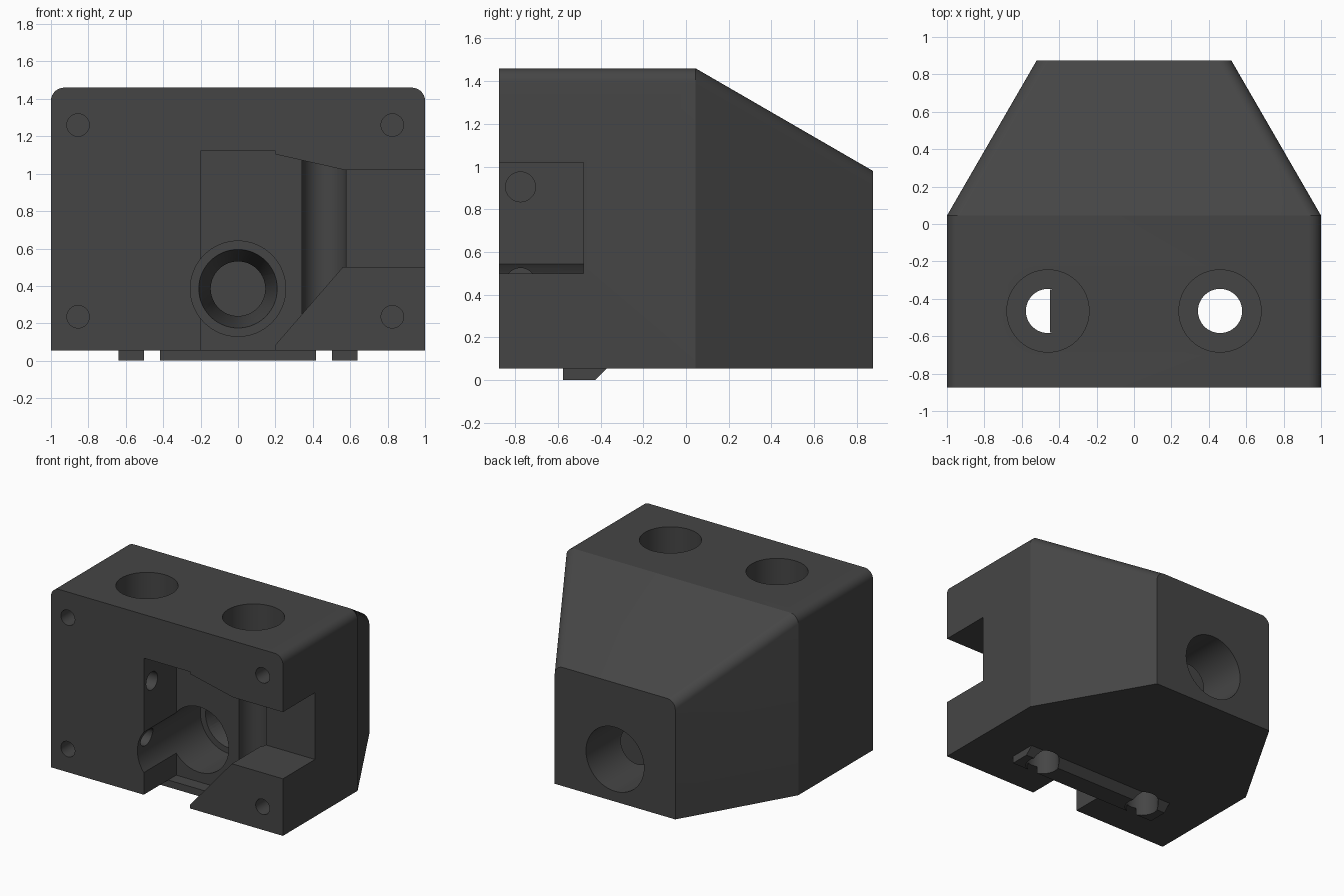
import bpy, bmesh, math
from mathutils import Matrix, Vector

if "Cube" in bpy.data.objects:
    bpy.data.objects.remove(bpy.data.objects["Cube"])

charcoal = bpy.data.materials.new("charcoal")
charcoal.diffuse_color = (0.06, 0.06, 0.06, 1)
charcoal.use_nodes = True
charcoal.node_tree.nodes["Principled BSDF"].inputs["Base Color"].default_value = charcoal.diffuse_color


def finish(name, bm):
    bmesh.ops.recalc_face_normals(bm, faces=bm.faces)
    me = bpy.data.meshes.new(name)
    bm.to_mesh(me)
    bm.free()
    ob = bpy.data.objects.new(name, me)
    bpy.context.collection.objects.link(ob)
    me.materials.append(charcoal)
    return ob


def loft(name, sections):
    """Closed solid through matching rings of points."""
    bm = bmesh.new()
    rings = [[bm.verts.new(p) for p in s] for s in sections]
    bm.faces.new(rings[0][::-1])
    bm.faces.new(rings[-1])
    n = len(rings[0])
    for a, b in zip(rings, rings[1:]):
        for i in range(n):
            j = (i + 1) % n
            bm.faces.new((a[i], a[j], b[j], b[i]))
    return finish(name, bm)


def prism(name, outline, axis, a, b):
    """Closed solid from a 2D outline swept along an axis from a to b."""
    if axis == 'Y':
        return loft(name, [[(p, t, q) for p, q in outline] for t in (a, b)])
    return loft(name, [[(t, p, q) for p, q in outline] for t in (a, b)])


def rod(name, start, axis, length, r1, r2=None):
    """Cylinder or cone running from start in the axis direction."""
    bm = bmesh.new()
    d = Vector(axis)
    bmesh.ops.create_cone(bm, cap_ends=True, segments=64, radius1=r1,
                          radius2=r1 if r2 is None else r2, depth=length)
    m = Matrix.Translation(Vector(start) + d * length / 2) @ d.to_track_quat('Z', 'Y').to_matrix().to_4x4()
    bmesh.ops.transform(bm, matrix=m, verts=bm.verts)
    return finish(name, bm)


def width(me):
    xs = [v.co.x for v in me.vertices] or [0]
    return max(xs) - min(xs)


def cut(target, cutter):
    """Subtract the cutter, trying another solver if the outer shell is lost."""
    cutter.hide_render = True
    before = target.data.copy()
    bpy.context.view_layer.objects.active = target
    for solver in ('EXACT', 'MANIFOLD', 'FLOAT'):
        mod = target.modifiers.new("cut", 'BOOLEAN')
        mod.operation, mod.solver, mod.object = 'DIFFERENCE', solver, cutter
        bpy.context.view_layer.update()
        bpy.ops.object.modifier_apply(modifier=mod.name)
        if abs(width(target.data) - width(before)) < 0.01:
            break
        target.data = before.copy()
    bpy.data.objects.remove(cutter, do_unlink=True)


# Main block: tapered plan, sloping rear roof, rounded upper side edges
Z0, Z1, ZB, F, M, B, W, R = 0.055, 1.46, 0.98, -0.875, 0.045, 0.875, 0.52, 0.07


def section(y, w, top):
    arc = [(w - R + R * math.cos(a), top - R + R * math.sin(a))
           for a in (math.pi / 2 * i / 8 for i in range(9))]
    ring = [(w, Z0)] + arc + [(-x, z) for x, z in arc[::-1]] + [(-w, Z0)]
    return [(x, y, z) for x, z in ring]


block = loft("main_block", [section(F, 1, Z1), section(M, 1, Z1), section(B, W, ZB)])

# Front pocket and the channel leaving through the right side
cut(block, prism("pocket", [(-0.2, -0.1), (0.2, -0.1), (0.2, 1.12), (-0.2, 1.12)], 'Y', -1, -0.475))
cut(block, prism("channel", [(0.15, 0.027), (0.56, 0.5), (1.2, 0.5), (1.2, 1.02),
                             (0.57, 1.02), (0.15, 1.115)], 'Y', -1, -0.48))

# Long bore: front barrel, narrowing throat, rear barrel
ZC = 0.385
cut(block, rod("front_barrel", (0, -1, ZC), (0, 1, 0), 0.9, 0.255))
cut(block, rod("throat", (0, -0.101, ZC), (0, 1, 0), 0.3, 0.21, 0.145))
cut(block, rod("throat_hole", (0, 0.1, ZC), (0, 1, 0), 0.5, 0.146))
cut(block, rod("rear_barrel", (0, 0.41, ZC), (0, 1, 0), 0.6, 0.25))

# Bottom rail with one sloped edge
rail = prism("bottom_rail", [(-0.575, Z0), (-0.575, 0), (-0.425, 0), (-0.37, Z0)],
             'X', -0.64, 0.64)

# Vertical bolt holes with wide recesses on top
for x in (-0.46, 0.46):
    cut(block, rod("bolt_recess", (x, -0.465, 1.16), (0, 0, 1), 0.5, 0.22))
    for part in (block, rail):
        cut(part, rod("bolt_hole", (x, -0.465, -0.2), (0, 0, 1), 1.5, 0.118))

# Web covering the inner half of the left bolt hole
prism("hole_web", [(-0.45, 1.13), (-0.335, 1.13), (-0.335, 1.155), (-0.45, 1.155)],
      'Y', -0.58, -0.35)

# Small screw holes in the front face and in the left pocket wall
for x in (-0.855, 0.825):
    for z in (0.235, 1.26):
        cut(block, rod("screw_hole", (x, -1, z), (0, 1, 0), 0.5, 0.06))
for z in (0.455, 0.905):
    cut(block, rod("cross_hole", (-0.1, -0.775, z), (-1, 0, 0), 0.5, 0.07))

# Smooth the round surfaces, keep the edges sharp
for ob in (block, rail):
    bpy.ops.object.select_all(action='DESELECT')
    ob.select_set(True)
    bpy.context.view_layer.objects.active = ob
    bpy.ops.object.shade_smooth_by_angle(angle=math.radians(25))
